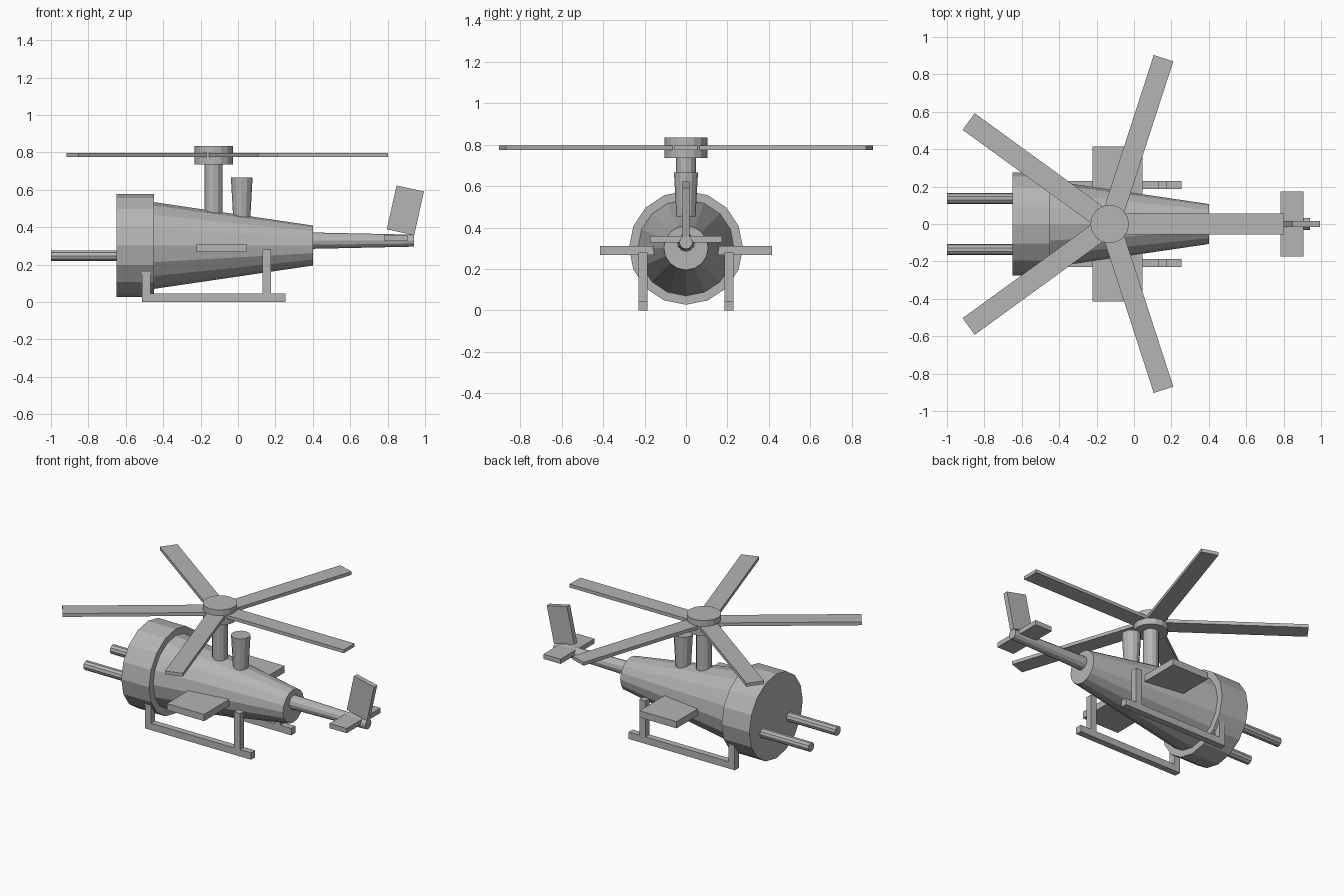
import bpy
import bmesh
import math
from mathutils import Matrix, Vector

cube = bpy.data.objects.get("Cube")
if cube:
    bpy.data.objects.remove(cube, do_unlink=True)

grey = bpy.data.materials.new("plain_grey")
grey.use_nodes = True
grey.diffuse_color = (0.46, 0.46, 0.46, 1)
grey.node_tree.nodes["Principled BSDF"].inputs["Base Color"].default_value = grey.diffuse_color


def finish(name, bm):
    bmesh.ops.recalc_face_normals(bm, faces=bm.faces)
    mesh = bpy.data.meshes.new(name)
    bm.to_mesh(mesh)
    bm.free()
    mesh.materials.append(grey)
    obj = bpy.data.objects.new(name, mesh)
    bpy.context.scene.collection.objects.link(obj)
    return obj


def tube(name, start, end, r1, r2, sides=16):
    """Flat-faced cylinder or cone between two points."""
    a, b = Vector(start), Vector(end)
    axis = b - a
    turn = Matrix.Rotation(math.pi / 2, 4, 'Y') if axis.x else Matrix()
    bm = bmesh.new()
    bmesh.ops.create_cone(bm, cap_ends=True, segments=sides, radius1=r1, radius2=r2,
                          depth=axis.length, matrix=Matrix.Translation((a + b) / 2) @ turn)
    return finish(name, bm)


def box(name, low, high):
    """Box between two opposite corners."""
    a, b = Vector(low), Vector(high)
    bm = bmesh.new()
    bmesh.ops.create_cube(bm, size=1, matrix=Matrix.Translation((a + b) / 2)
                          @ Matrix.Diagonal((*(b - a), 1)))
    return finish(name, bm)


# Fuselage: wide nose drum, tapering body, thin tail boom
tube("nose_drum", (-0.65, 0, 0.302), (-0.45, 0, 0.302), 0.275, 0.275)
tube("body", (-0.45, 0, 0.302), (0.4, 0, 0.302), 0.232, 0.107)
tube("tail_boom", (0.38, 0, 0.328), (0.94, 0, 0.328), 0.044, 0.032, 12)

# Rotor mast, hub and exhaust
tube("mast", (-0.13, 0, 0.42), (-0.13, 0, 0.75), 0.048, 0.048, 12)
tube("rotor_hub", (-0.13, 0, 0.735), (-0.13, 0, 0.835), 0.103, 0.103)
tube("exhaust", (0.02, 0, 0.4), (0.02, 0, 0.665), 0.043, 0.058, 12)

# Five rotor blades
for i in range(5):
    blade = box(f"rotor_blade_{i + 1}", (0.04, -0.055, -0.011), (0.932, 0.055, 0.011))
    blade.data.transform(Matrix.Translation((-0.13, 0, 0.786))
                         @ Matrix.Rotation(math.tau * i / 5, 4, 'Z'))

# Stub wing and tailplane
box("stub_wing", (-0.222, -0.415, 0.267), (0.046, 0.415, 0.311))
box("tailplane", (0.783, -0.175, 0.327), (0.907, 0.175, 0.358))

# Raked tail fin
fin = box("tail_fin", (-0.075, -0.016, -0.12), (0.075, 0.016, 0.12))
fin.data.transform(Matrix.Translation((0.895, 0, 0.49))
                   @ Matrix.Rotation(math.radians(12.5), 4, 'Y'))

# Nose prongs and landing skids on both sides
for side, s in (("left", 1), ("right", -1)):
    tube(f"nose_prong_{side}", (-1, s * 0.137, 0.247), (-0.64, s * 0.137, 0.247), 0.03, 0.03, 10)
    inner, outer = sorted((s * 0.187, s * 0.229))
    box(f"skid_{side}", (-0.512, inner, 0), (0.254, outer, 0.045))
    box(f"front_strut_{side}", (-0.512, inner, 0.04), (-0.468, outer, 0.16))
    box(f"rear_strut_{side}", (0.132, inner, 0.04), (0.176, outer, 0.28))
